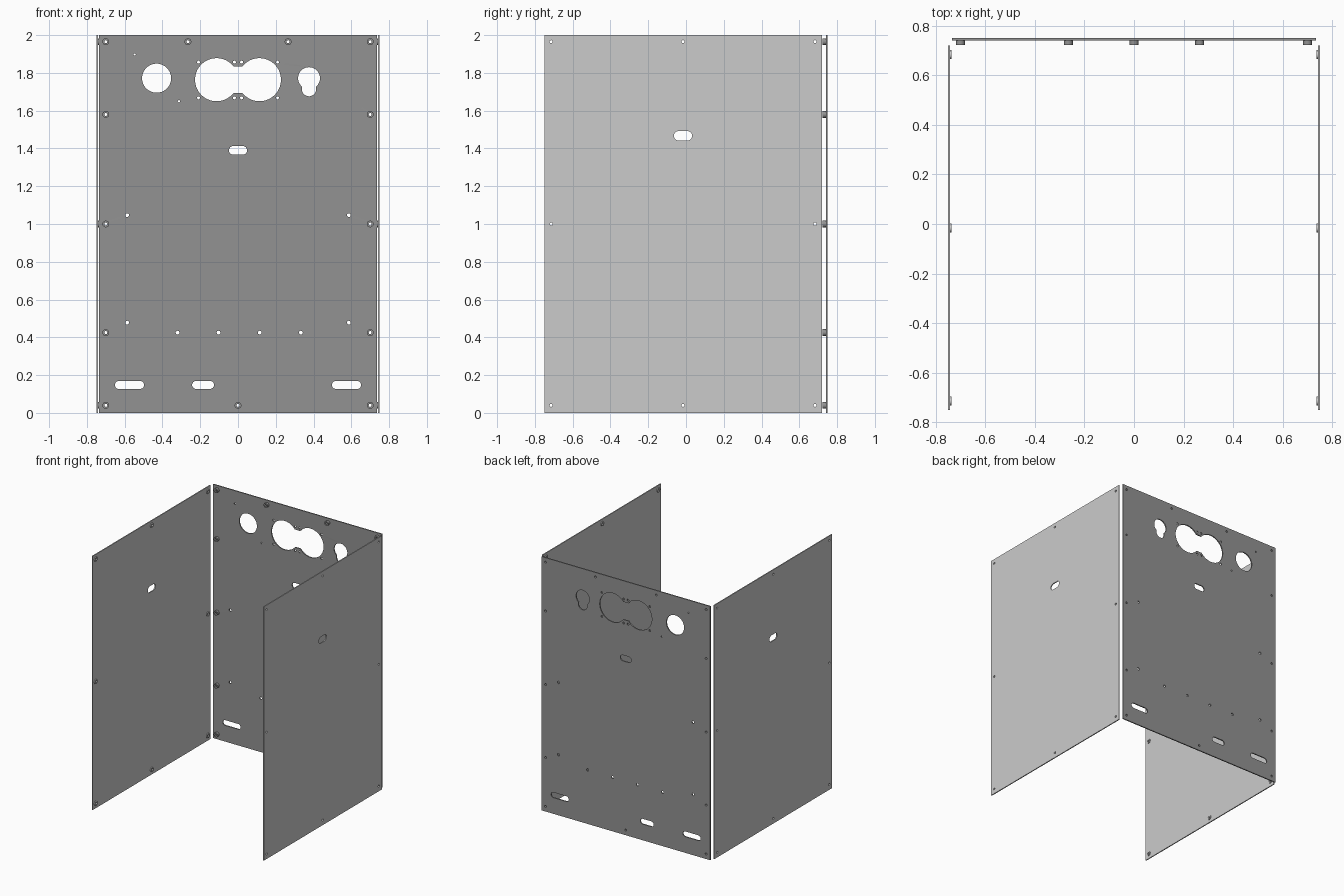
import bpy, bmesh, math
from mathutils import Matrix, Vector

if "Cube" in bpy.data.objects:
    bpy.data.objects.remove(bpy.data.objects["Cube"])

S = 100  # outlines are filled at a larger scale so tiny holes stay exact


def arc(cx, cy, r, a0, a1, n=24):
    return [(cx + r * math.cos(a0 + (a1 - a0) * i / n),
             cy + r * math.sin(a0 + (a1 - a0) * i / n)) for i in range(n + 1)]


def circle(cx, cy, r, n=24):
    return arc(cx, cy, r, 0, 2 * math.pi, n)[:-1]


def slot(x0, x1, cy, r):
    h = math.pi / 2
    return arc(x1 - r, cy, r, -h, h, 12) + arc(x0 + r, cy, r, h, 3 * h, 12)


def rect(x0, x1, y0, y1):
    return [(x0, y0), (x1, y0), (x1, y1), (x0, y1)]


def twin_hole(cy, dx, r, neck):
    # two round openings joined by a straight-sided neck
    a = math.asin(neck / r)
    return (arc(dx, cy, r, a - math.pi, math.pi - a, 48)
            + arc(-dx, cy, r, a, 2 * math.pi - a, 48))


def keyhole(cx, cy, R, r, d):
    # large round opening with a smaller lobe below
    h = (d * d + R * R - r * r) / (2 * d)
    w = math.sqrt(R * R - h * h)
    a, b = math.atan2(h, w), math.atan2(d - h, w)
    return (arc(cx, cy, R, -a, math.pi + a, 40)
            + arc(cx, cy - d, r, math.pi - b, 2 * math.pi + b, 24)[1:-1])


def sheet(name, loops, thickness, axes, location, material=None):
    # filled outline with holes, extruded evenly about its mid plane
    cu = bpy.data.curves.new(name + "_outline", 'CURVE')
    cu.dimensions, cu.fill_mode = '2D', 'BOTH'
    cu.extrude = thickness * S / 2
    for pts in loops:
        sp = cu.splines.new('POLY')
        sp.points.add(len(pts) - 1)
        for p, (u, v) in zip(sp.points, pts):
            p.co = (u * S, v * S, 0, 1)
        sp.use_cyclic_u = True
    tmp = bpy.data.objects.new(name + "_outline", cu)
    bpy.context.collection.objects.link(tmp)
    dg = bpy.context.evaluated_depsgraph_get()
    me = bpy.data.meshes.new_from_object(tmp.evaluated_get(dg))
    bpy.data.objects.remove(tmp)
    bpy.data.curves.remove(cu)
    me.transform(Matrix.Translation(Vector(location)) @ axes.to_4x4() @ Matrix.Scale(1 / S, 4))
    bm = bmesh.new()
    bm.from_mesh(me)
    bmesh.ops.remove_doubles(bm, verts=bm.verts, dist=1e-5)
    bmesh.ops.recalc_face_normals(bm, faces=bm.faces)
    bm.to_mesh(me)
    bm.free()
    me.name = name
    me.materials.clear()
    if material:
        me.materials.append(material)
    ob = bpy.data.objects.new(name, me)
    bpy.context.collection.objects.link(ob)
    return ob


def rings(points):
    return [circle(u, v, r) for u, v in points for r in (0.018, 0.008)]


XZ = Matrix(((1, 0, 0), (0, 0, -1), (0, 1, 0)))  # outline in the x-z plane
YZ = Matrix(((0, 0, 1), (1, 0, 0), (0, 1, 0)))   # outline in the y-z plane

dark = bpy.data.materials.new("dark_grey")
dark.diffuse_color = (0.29, 0.29, 0.29, 1)
dark.use_nodes = True
dark.node_tree.nodes["Principled BSDF"].inputs["Base Color"].default_value = dark.diffuse_color

# back panel: screw positions, small holes and large openings
screws = [(s * 0.70, z) for s in (-1, 1) for z in (0.04, 0.425, 1.0, 1.58, 1.965)]
screws += [(-0.265, 1.965), (0.265, 1.965), (0, 0.04)]
small = [(s * x, z) for s in (-1, 1) for x in (0.019, 0.209) for z in (1.668, 1.857)]
mounts = [(s * 0.587, z) for s in (-1, 1) for z in (0.478, 1.047)]
mounts += [(x, 0.425) for x in (-0.32, -0.103, 0.115, 0.333)]
loops = [rect(-0.735, 0.735, 0, 2)]
loops += [circle(x, z, 0.008) for x, z in screws + small]
loops += [circle(x, z, 0.010) for x, z in mounts]
loops += [circle(x, z, 0.006) for x, z in ((-0.547, 1.898), (-0.313, 1.65))]
loops += [circle(-0.431, 1.772, 0.077, 48),
          twin_hole(1.764, 0.1135, 0.114, 0.07),
          keyhole(0.376, 1.772, 0.058, 0.038, 0.058)]
loops += [slot(-0.048, 0.048, 1.39, 0.023)]
loops += [slot(a, b, 0.148, 0.021) for a, b in ((-0.652, -0.497), (-0.243, -0.127), (0.497, 0.652))]
sheet("back_panel", loops, 0.009, XZ, (0, 0.7455, 0), dark)
sheet("back_panel_bosses", rings(screws), 0.019, XZ, (0, 0.7315, 0), dark)

# side panels with bosses on their inner faces
side_screws = [(y, z) for y in (-0.714, -0.016, 0.683) for z in (0.04, 1.0, 1.965)
               if (y, z) != (-0.016, 1.0)]
side_loops = [rect(-0.75, 0.72, 0, 2), slot(-0.064, 0.032, 1.467, 0.025)]
side_loops += [circle(y, z, 0.008) for y, z in side_screws]
for side, s in (("left", -1), ("right", 1)):
    sheet(side + "_panel", side_loops, 0.008, YZ, (s * 0.746, 0, 0))
    sheet(side + "_panel_bosses", rings(side_screws), 0.006, YZ, (s * 0.739, 0, 0))

# smooth round walls, sharp plate edges
for ob in bpy.context.scene.objects:
    ob.select_set(True)
    bpy.context.view_layer.objects.active = ob
bpy.ops.object.shade_smooth_by_angle(angle=math.radians(30))
